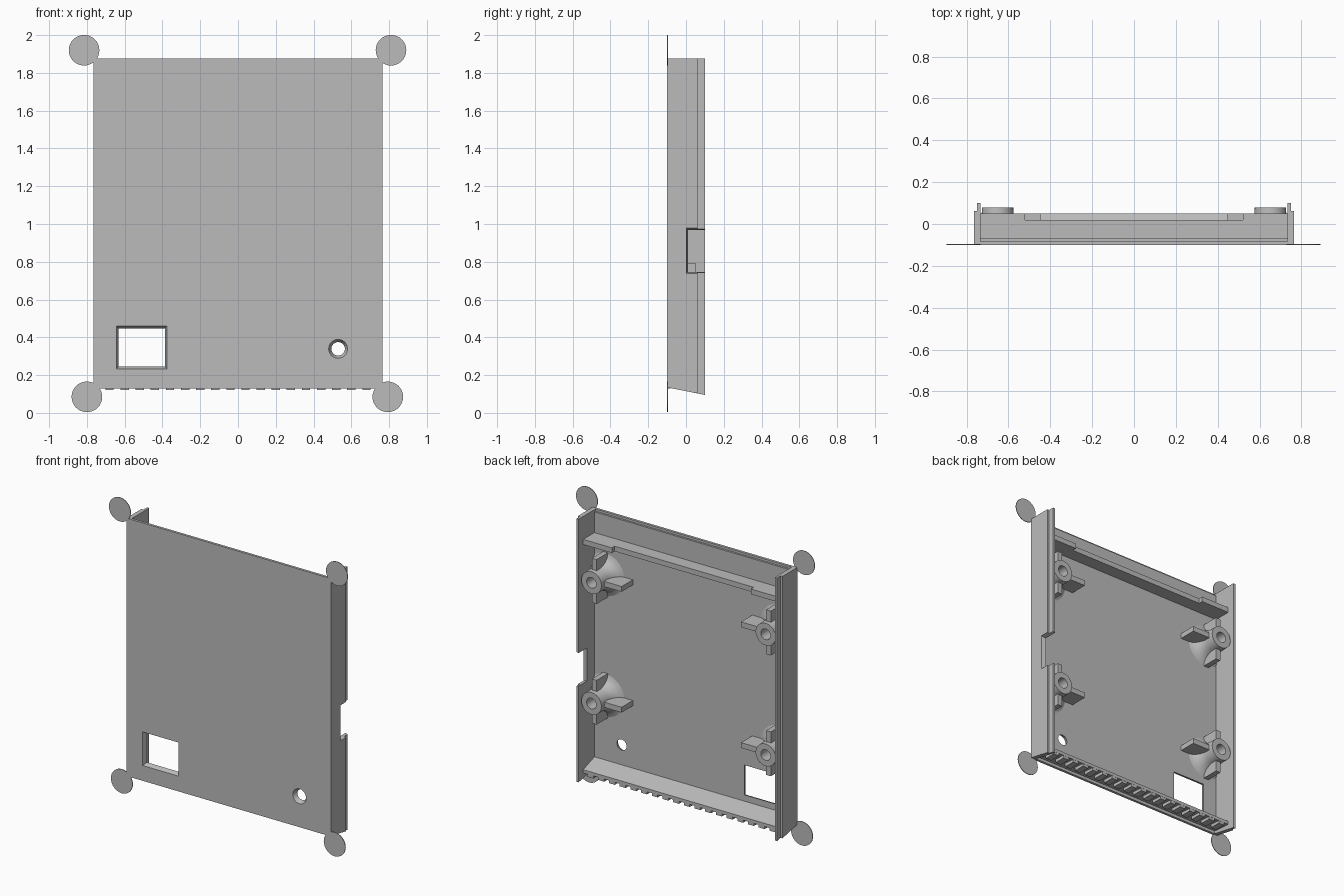
import bpy, bmesh, math
from mathutils import Vector

cube = bpy.data.objects.get("Cube")
if cube:
    bpy.data.objects.remove(cube, do_unlink=True)

grey = bpy.data.materials.new("plain_grey")
grey.use_nodes = True
grey.diffuse_color = (0.5, 0.5, 0.5, 1)
grey.node_tree.nodes["Principled BSDF"].inputs["Base Color"].default_value = (0.5, 0.5, 0.5, 1)


def finish(name, bm):
    bmesh.ops.recalc_face_normals(bm, faces=bm.faces)
    mesh = bpy.data.meshes.new(name)
    bm.to_mesh(mesh)
    bm.free()
    mesh.materials.append(grey)
    obj = bpy.data.objects.new(name, mesh)
    bpy.context.collection.objects.link(obj)
    return obj


def loft(name, start, end):
    """Solid between two matching outlines."""
    bm = bmesh.new()
    a = [bm.verts.new(p) for p in start]
    b = [bm.verts.new(p) for p in end]
    bm.faces.new(a)
    bm.faces.new(b)
    for i in range(len(a)):
        j = (i + 1) % len(a)
        bm.faces.new((a[i], a[j], b[j], b[i]))
    return finish(name, bm)


def prism(name, profile, x0, x1):
    """Extrude a (y, z) profile along x."""
    return loft(name, [(x0, y, z) for y, z in profile], [(x1, y, z) for y, z in profile])


def box(name, x0, x1, y0, y1, z0, z1):
    return prism(name, [(y0, z0), (y1, z0), (y1, z1), (y0, z1)], x0, x1)


def circle(x, y, z, r, n=32):
    return [(x + r * math.cos(math.tau * i / n), y, z + r * math.sin(math.tau * i / n)) for i in range(n)]


def rect(x, y, z, w, h):
    return [(x - w, y, z - h), (x + w, y, z - h), (x + w, y, z + h), (x - w, y, z + h)]


def cut(obj, cutter):
    mod = obj.modifiers.new("opening", 'BOOLEAN')
    mod.operation = 'DIFFERENCE'
    mod.solver = 'EXACT'
    mod.object = cutter
    bpy.context.view_layer.update()
    bpy.context.view_layer.objects.active = obj
    bpy.ops.object.modifier_apply(modifier=mod.name)


def drop(cutter):
    bpy.data.objects.remove(cutter, do_unlink=True)


# Front panel with a rebated top and bottom edge
FLOOR = -0.07
panel = prism("front_panel", [(-0.1, 0.13), (-0.083, 0.13), (-0.083, 0.15), (FLOOR, 0.15),
                              (FLOOR, 1.86), (-0.083, 1.86), (-0.083, 1.875), (-0.1, 1.875)],
              -0.737, 0.737)

# Bevelled window and round hole
window = loft("window_cutter", rect(-0.51, -0.103, 0.347, 0.134, 0.115),
              rect(-0.51, -0.06, 0.347, 0.119, 0.096))
hole = loft("hole_cutter", circle(0.53, -0.102, 0.339, 0.051), circle(0.53, -0.06, 0.339, 0.031))
for cutter in (window, hole):
    cut(panel, cutter)
    drop(cutter)

# Side walls with a thinner inner lip, slanted at the bottom
walls = []
for side, s in (("left", 1), ("right", -1)):
    for part, inner, outer, back, low in (("wall", 0.735, 0.765, 0.062, 0.103),
                                          ("lip", 0.7345, 0.751, 0.1, 0.095)):
        walls.append(prism(side + "_" + part, [(-0.1, 0.135), (back, low), (back, 1.875), (-0.1, 1.875)],
                           s * inner, s * outer))

# Tapered notch in the left wall
notch = loft("notch_cutter",
             [(0.72, y, z) for y, z in ((0.014, 0.75), (0.15, 0.75), (0.15, 0.965), (0.014, 0.965))],
             [(0.77, y, z) for y, z in ((0.0, 0.737), (0.15, 0.737), (0.15, 0.98), (0.0, 0.98))])
for wall in walls[:2]:
    cut(wall, notch)
drop(notch)

# Upper shelf, shallower in the middle
box("upper_shelf", -0.736, 0.736, FLOOR - 0.005, 0.02, 1.685, 1.72)
for side, s in (("left", 1), ("right", -1)):
    box(side + "_shelf_end", s * 0.52, s * 0.736, 0.019, 0.05, 1.685, 1.72)

# Bottom wall and its row of vent teeth
prism("bottom_wall", [(-0.075, 0.148), (0.05, 0.14), (0.05, 0.162), (-0.075, 0.205)], -0.736, 0.736)
count = 18
for i in range(count):
    x = -0.68 + 1.36 * i / (count - 1)
    box("vent_tooth", x - 0.022, x + 0.022, -0.03, 0.049, 0.122, 0.15)

# Hollow posts with a flared foot and three ribs each
post_profile = [(0.15, -0.072), (0.122, -0.064), (0.1, -0.046), (0.085, -0.02), (0.077, 0.01),
                (0.075, 0.08), (0.036, 0.08), (0.036, -0.05), (0, -0.05)]
for s in (1, -1):
    for z in (1.46, 0.643):
        cx = s * 0.652
        bm = bmesh.new()
        ring = [bm.verts.new((r, y, 0)) for r, y in post_profile]
        edges = [bm.edges.new(pair) for pair in zip(ring, ring[1:])]
        bmesh.ops.spin(bm, geom=ring + edges, cent=(0, 0, 0), axis=(0, 1, 0),
                       angle=math.tau, steps=32)
        bmesh.ops.remove_doubles(bm, verts=bm.verts, dist=0.0005)
        for v in bm.verts:
            v.co += Vector((cx, 0, z))
            v.co.x = max(-0.738, min(0.738, v.co.x))
        post = finish("post", bm)
        bpy.ops.object.select_all(action='DESELECT')
        post.select_set(True)
        bpy.context.view_layer.objects.active = post
        bpy.ops.object.shade_smooth_by_angle(angle=math.radians(35))
        box("inward_rib", s * 0.447, s * 0.585, FLOOR - 0.005, 0.05, z - 0.018, z + 0.018)
        for up in (1, -1):
            box("upright_rib", cx - 0.018, cx + 0.018, FLOOR - 0.005, 0.05,
                z + up * 0.067, z + up * 0.15)

# Thin corner discs
for x, z in ((-0.815, 1.92), (0.81, 1.92), (-0.8, 0.085), (0.793, 0.085)):
    loft("corner_disc", circle(x, -0.1005, z, 0.081), circle(x, -0.096, z, 0.081))
